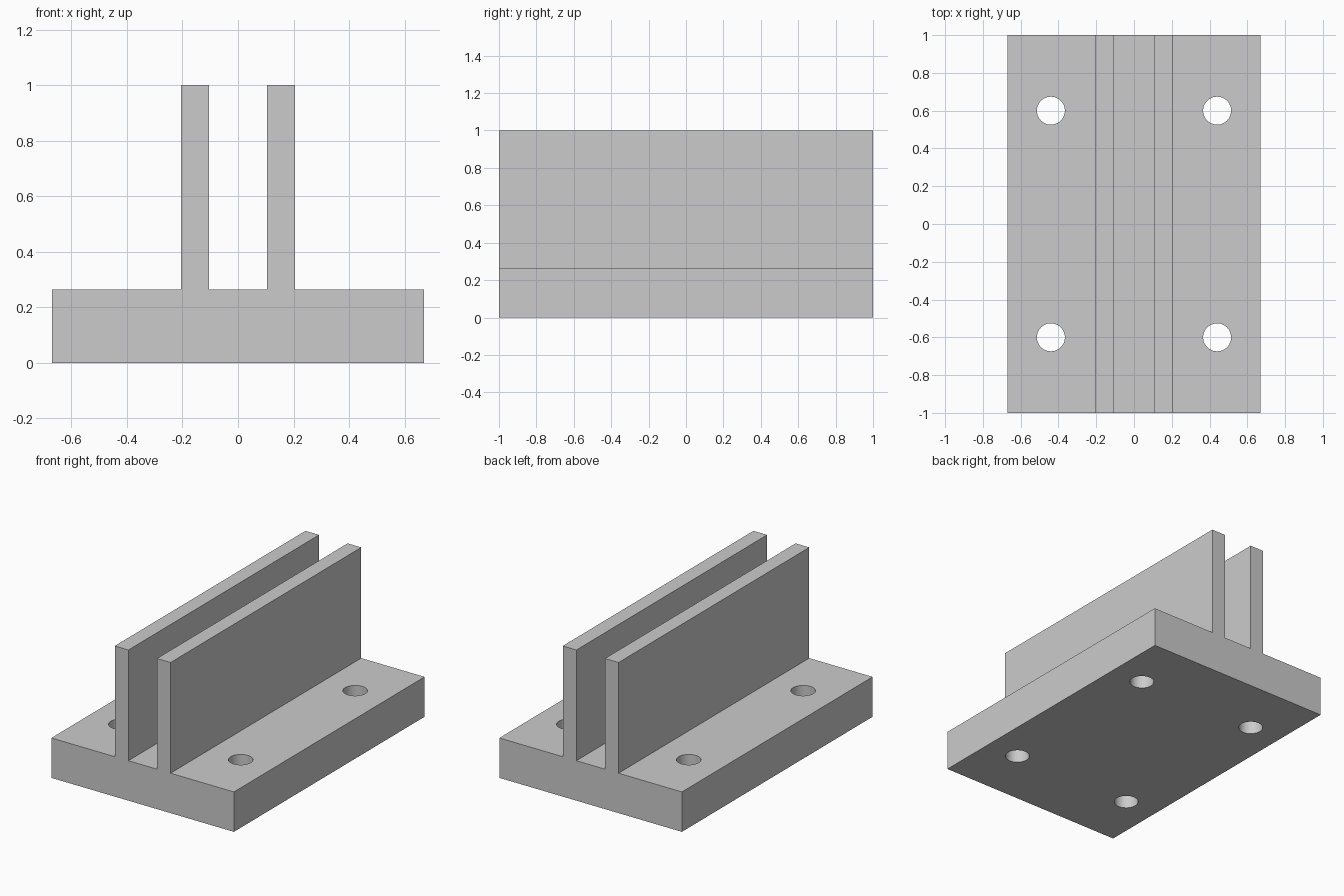
import bpy
import bmesh

# Remove the default cube
cube = bpy.data.objects.get("Cube")
if cube:
    bpy.data.objects.remove(cube, do_unlink=True)

HALF_W, HALF_L = 0.67, 1.0
BASE_H, TOP = 0.265, 1.0
RAIL_IN, RAIL_OUT = 0.105, 0.205
HOLE_X, HOLE_Y, HOLE_R = 0.44, 0.6, 0.074

grey = bpy.data.materials.new("light grey")
grey.use_nodes = True
colour = (0.6, 0.6, 0.6, 1)
grey.diffuse_color = colour
grey.node_tree.nodes["Principled BSDF"].inputs["Base Color"].default_value = colour


def mesh_object(name, bm):
    bmesh.ops.recalc_face_normals(bm, faces=bm.faces)
    mesh = bpy.data.meshes.new(name)
    bm.to_mesh(mesh)
    bm.free()
    mesh.materials.append(grey)
    obj = bpy.data.objects.new(name, mesh)
    bpy.context.collection.objects.link(obj)
    return obj


# Base with two upright rails: mirrored cross-section pulled along y
half = [(HALF_W, 0), (HALF_W, BASE_H), (RAIL_OUT, BASE_H),
        (RAIL_OUT, TOP), (RAIL_IN, TOP), (RAIL_IN, BASE_H)]
profile = half + [(-x, z) for x, z in reversed(half)]
bm = bmesh.new()
face = bm.faces.new([bm.verts.new((x, -HALF_L, z)) for x, z in profile])
pulled = bmesh.ops.extrude_face_region(bm, geom=[face], use_keep_orig=True)
moved = [v for v in pulled["geom"] if isinstance(v, bmesh.types.BMVert)]
bmesh.ops.translate(bm, verts=moved, vec=(0, 2 * HALF_L, 0))
bracket = mesh_object("rail_bracket", bm)

# Four bolt holes through the base
bm = bmesh.new()
for sx in (-1, 1):
    for sy in (-1, 1):
        hole = bmesh.ops.create_cone(bm, cap_ends=True, segments=48, radius1=HOLE_R,
                                     radius2=HOLE_R, depth=2 * BASE_H)
        bmesh.ops.translate(bm, verts=hole["verts"],
                            vec=(sx * HOLE_X, sy * HOLE_Y, BASE_H / 2))
cutter = mesh_object("bolt_hole_cutter", bm)

cut = bracket.modifiers.new("bolt_holes", "BOOLEAN")
cut.operation = "DIFFERENCE"
cut.solver = "EXACT"
cut.object = cutter

# Apply the cut, drop the cutter and smooth only the hole walls
bpy.ops.object.select_all(action="DESELECT")
bracket.select_set(True)
bpy.context.view_layer.objects.active = bracket
bpy.ops.object.modifier_apply(modifier=cut.name)
bpy.data.objects.remove(cutter, do_unlink=True)
bpy.ops.object.shade_smooth_by_angle()
